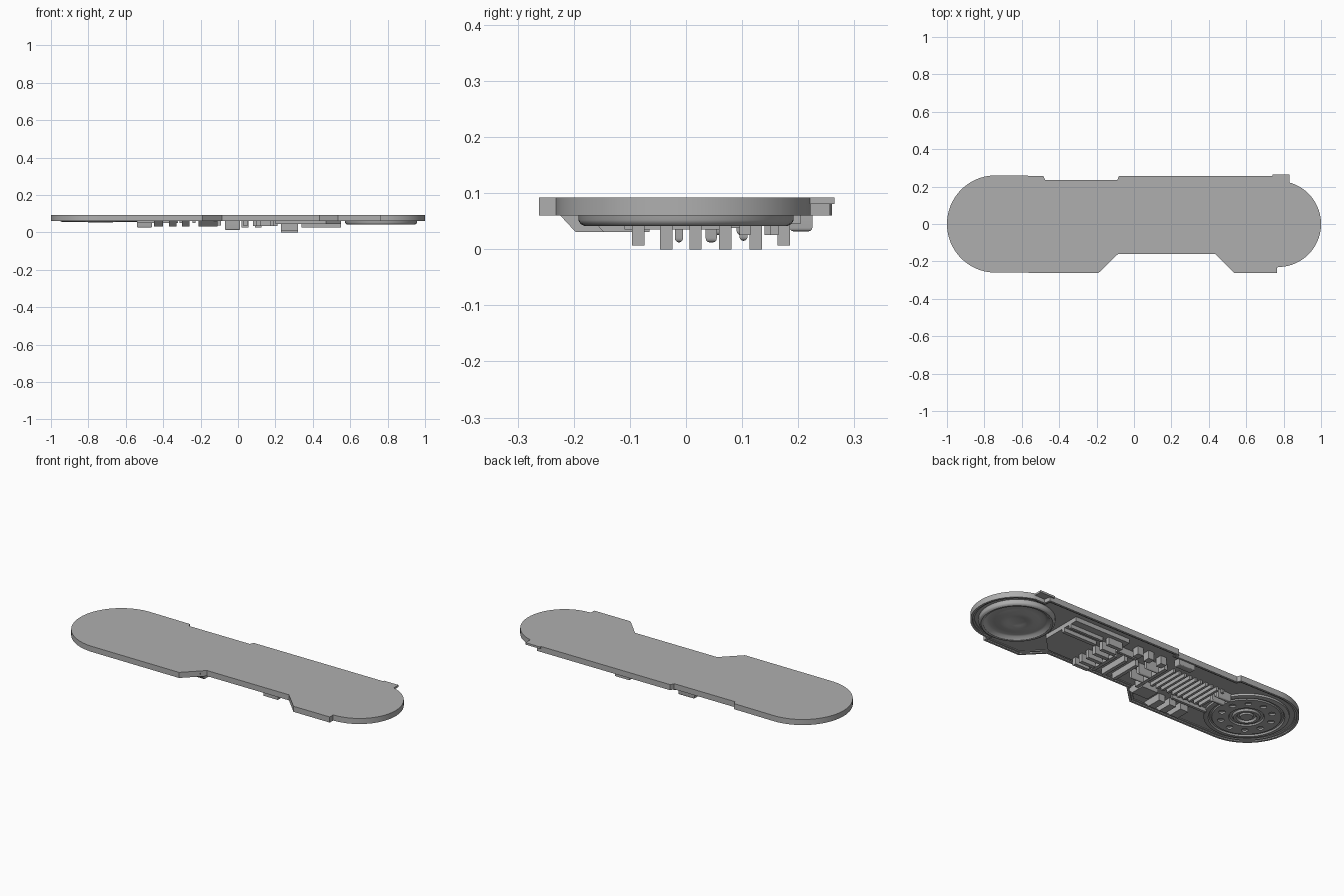
import bpy, bmesh, math
from mathutils import Matrix, Vector

if "Cube" in bpy.data.objects:
    bpy.data.objects.remove(bpy.data.objects["Cube"])

grey = bpy.data.materials.new("mid grey")
grey.diffuse_color = (0.43, 0.43, 0.43, 1)
grey.use_nodes = True
grey.node_tree.nodes["Principled BSDF"].inputs["Base Color"].default_value = grey.diffuse_color


def finish(name, bm, smooth=False):
    bmesh.ops.recalc_face_normals(bm, faces=bm.faces)
    me = bpy.data.meshes.new(name)
    bm.to_mesh(me)
    bm.free()
    ob = bpy.data.objects.new(name, me)
    bpy.context.collection.objects.link(ob)
    me.materials.append(grey)
    if smooth:
        bpy.context.view_layer.objects.active = ob
        ob.select_set(True)
        bpy.ops.object.shade_smooth_by_angle(angle=math.radians(35))
        ob.select_set(False)
    return ob


def extruded(bm, pts, z0, z1):
    """Prism with its outline at z0 (underside), raised to z1; returns the lower face."""
    low = bm.faces.new([bm.verts.new((x, y, z0)) for x, y in pts])
    top = bmesh.ops.extrude_face_region(bm, geom=[low], use_keep_orig=True)
    bmesh.ops.translate(bm, vec=(0, 0, z1 - z0),
                        verts=[v for v in top["geom"] if isinstance(v, bmesh.types.BMVert)])
    return low


def boxes(name, items, bevel=0):
    """Group of boxes, each (x0, x1, y0, y1, z0, z1)."""
    bm = bmesh.new()
    for x0, x1, y0, y1, z0, z1 in items:
        m = Matrix.Translation(((x0 + x1) / 2, (y0 + y1) / 2, (z0 + z1) / 2))
        m = m @ Matrix.Diagonal((x1 - x0, y1 - y0, z1 - z0, 1))
        bmesh.ops.create_cube(bm, size=1, matrix=m)
    if bevel:
        low = [e for e in bm.edges if all(v.co.z < 0.04 for v in e.verts)]
        bmesh.ops.bevel(bm, geom=low, offset=bevel, segments=3, profile=0.5, affect='EDGES')
    return finish(name, bm, bevel > 0)


def lathe(name, profile, cx, cy=0, steps=64):
    bm = bmesh.new()
    vs = [bm.verts.new((r, 0, z)) for r, z in profile]
    es = [bm.edges.new(p) for p in zip(vs, vs[1:])]
    bmesh.ops.spin(bm, geom=vs + es, cent=(0, 0, 0), axis=(0, 0, 1),
                   angle=math.tau, steps=steps)
    bmesh.ops.remove_doubles(bm, verts=bm.verts, dist=0.0002)
    bmesh.ops.translate(bm, verts=bm.verts, vec=(cx, cy, 0))
    return finish(name, bm, True)


def arc(cx, r, a0, a1, n):
    return [(cx + r * math.cos(math.radians(a0 + (a1 - a0) * i / n)),
             r * math.sin(math.radians(a0 + (a1 - a0) * i / n))) for i in range(n + 1)]


# Main plate with rim and recessed underside
outline = arc(-0.74, 0.26, 90, 270, 40)
outline += [(-0.19, -0.262), (-0.085, -0.16), (0.435, -0.16), (0.535, -0.262),
            (0.765, -0.262), (0.765, -0.232)]
outline += arc(0.77, 0.23, -87, 75, 40)
outline += [(0.77, 0.222), (0.765, 0.257), (-0.08, 0.257), (-0.09, 0.235),
            (-0.475, 0.235), (-0.485, 0.257)]
bm = bmesh.new()
low = extruded(bm, outline, 0.06, 0.092)
bmesh.ops.recalc_face_normals(bm, faces=bm.faces)
for width, depth in ((0.012, 0.006), (0.010, 0.004)):
    bmesh.ops.inset_region(bm, faces=[low], thickness=width, use_even_offset=True)
    ring = bmesh.ops.inset_region(bm, faces=[low], thickness=0.0005, use_even_offset=True)
    bmesh.ops.translate(bm, verts=low.verts, vec=(0, 0, depth))
finish("main_plate", bm, True)

# Thin locating tab
boxes("locating_tab", [(0.74, 0.832, 0.21, 0.265, 0.081, 0.092)])

# Dished round housing at the right end
lathe("round_dish", [(0.192, 0.08), (0.192, 0.052), (0.188, 0.045), (0.18, 0.041),
                     (0.168, 0.043), (0.155, 0.056), (0.142, 0.06), (0.115, 0.056),
                     (0.085, 0.049), (0.065, 0.049), (0.045, 0.055), (0.025, 0.059),
                     (0, 0.06)], 0.765)

# Perforated disc at the left end, drilled by a ring of cutters
disc = lathe("perforated_disc", [(0, 0.08), (0.215, 0.08), (0.215, 0.059), (0.2, 0.055),
                                 (0.192, 0.055), (0.187, 0.063), (0.178, 0.063),
                                 (0.174, 0.057), (0.09, 0.057), (0.085, 0.064),
                                 (0.072, 0.064), (0.066, 0.054), (0.052, 0.054),
                                 (0.046, 0.065), (0.036, 0.065), (0.032, 0.056),
                                 (0, 0.056)], -0.735)
bm = bmesh.new()
for i in range(10):
    a = math.tau * (i + 0.5) / 10
    pos = Vector((-0.735 + 0.132 * math.cos(a), 0.132 * math.sin(a), 0.057))
    bmesh.ops.create_cone(bm, cap_ends=True, segments=16, radius1=0.017, radius2=0.017,
                          depth=0.018, matrix=Matrix.Translation(pos))
cutter = finish("hole_cutter", bm)
cutter.hide_render = True
cutter.hide_viewport = True
mod = disc.modifiers.new("holes", 'BOOLEAN')
mod.object = cutter
mod.operation = 'DIFFERENCE'
mod.solver = 'EXACT'

# Raised mounting panel with a cut corner
bm = bmesh.new()
extruded(bm, [(0.2, -0.11), (0.47, -0.11), (0.55, -0.03), (0.55, 0.205), (0.2, 0.205)],
         0.046, 0.08)
finish("mounting_panel", bm)

# Row of tall teeth
boxes("comb_teeth", [(0.23, 0.32, y - 0.011, y + 0.011, z, 0.07) for y, z in
                     ((-0.085, 0.007), (-0.035, 0), (0.017, 0), (0.07, 0),
                      (0.124, 0), (0.174, 0.007))])

# Long rails
boxes("long_rails", [(0.34, 0.55, 0.095, 0.115, 0.025, 0.07),
                     (0.34, 0.55, 0.15, 0.165, 0.025, 0.07),
                     (0.08, 0.21, 0.105, 0.12, 0.035, 0.08),
                     (-0.54, -0.32, -0.095, -0.08, 0.05, 0.08)])

# Cross ribs in the middle
boxes("middle_ribs", [(x - 0.01, x + 0.01, -0.11, 0.07, 0.035, 0.08)
                      for x in (0.18, 0.11, 0.04)])

# Rounded central blocks
boxes("central_blocks", [(-0.07, 0.012, -0.02, -0.005, 0.012, 0.08),
                         (-0.07, 0.012, 0.035, 0.055, 0.012, 0.08),
                         (-0.07, 0.012, 0.095, 0.11, 0.015, 0.08)], 0.008)
boxes("square_posts", [(x, x + 0.035, 0.14, 0.18, 0.025, 0.08) for x in (0.09, 0.02, -0.06)])
boxes("central_wall", [(-0.11, -0.09, -0.1, 0.13, 0.038, 0.08)])

# Row of cooling fins
boxes("cooling_fins", [(-0.165 - 0.035 * i - 0.007, -0.165 - 0.035 * i + 0.007,
                        -0.06, 0.12, 0.05, 0.08) for i in range(10)])

# Small rounded studs beside the disc
boxes("rounded_studs", [(-0.54, -0.46, 0.045, 0.065, 0.025, 0.08),
                        (-0.54, -0.46, 0.09, 0.11, 0.025, 0.08)], 0.008)

# Sloped front gussets
bm = bmesh.new()
for x0, x1 in ((-0.45, -0.40), (-0.37, -0.33), (-0.30, -0.26), (-0.21, -0.11)):
    side = [(-0.235, 0.072), (-0.197, 0.031), (-0.115, 0.031), (-0.115, 0.08), (-0.235, 0.08)]
    if x1 > -0.2:
        side = [(y + 0.05, z) for y, z in side]
    face = bm.faces.new([bm.verts.new((x0, y, z)) for y, z in side])
    ext = bmesh.ops.extrude_face_region(bm, geom=[face], use_keep_orig=True)
    bmesh.ops.translate(bm, vec=(x1 - x0, 0, 0),
                        verts=[v for v in ext["geom"] if isinstance(v, bmesh.types.BMVert)])
finish("front_gussets", bm)

# Bracket at the back notch
boxes("back_bracket", [(-0.21, -0.11, 0.185, 0.225, 0.032, 0.08)], 0.006)
